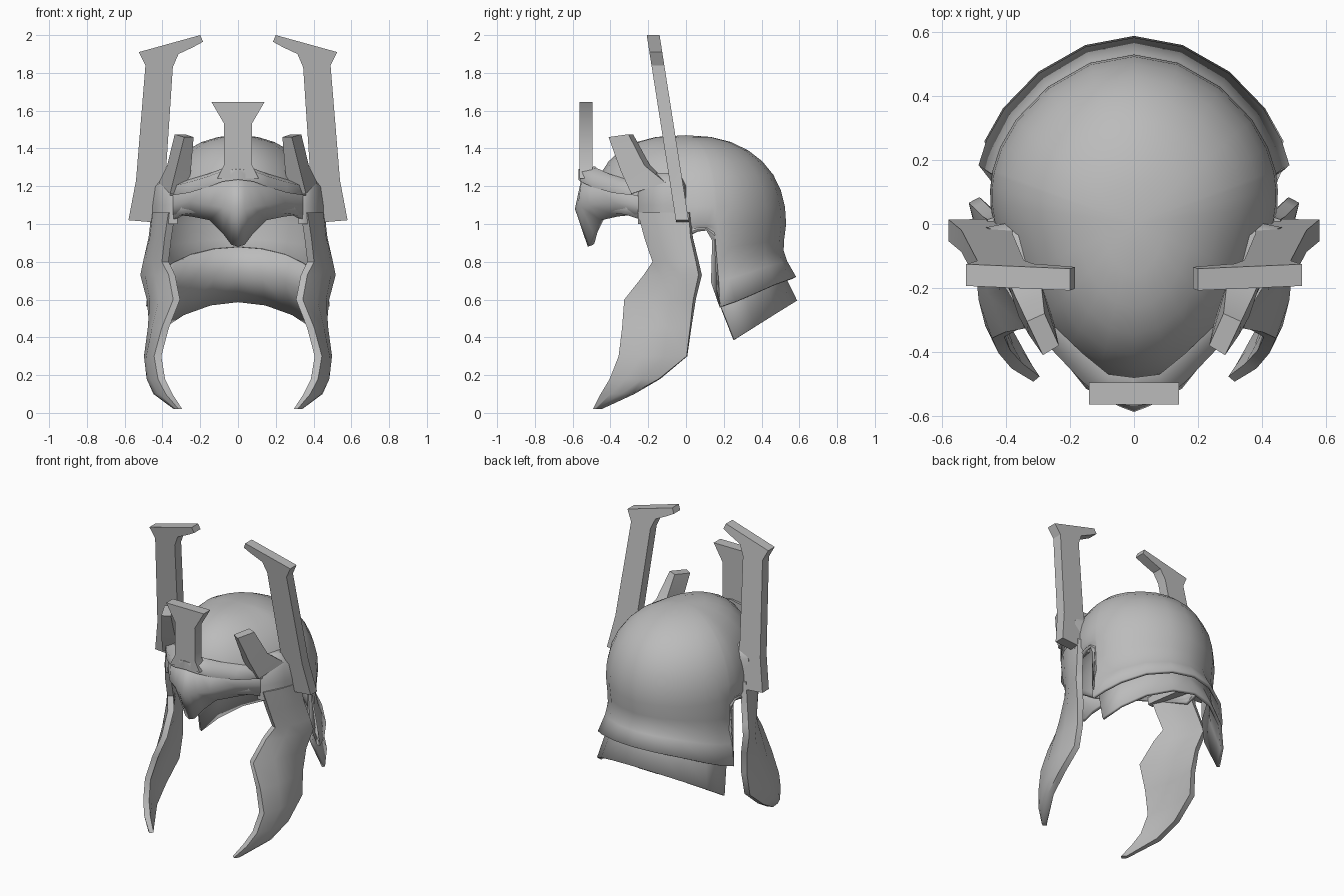
import bpy, bmesh, math

if "Cube" in bpy.data.objects:
    bpy.data.objects.remove(bpy.data.objects["Cube"])

steel = bpy.data.materials.new("steel_grey")
steel.diffuse_color = (0.5, 0.5, 0.5, 1)
steel.use_nodes = True
steel.node_tree.nodes["Principled BSDF"].inputs["Base Color"].default_value = steel.diffuse_color


def finish(name, bm, mirror=True, thick=0, angle=40):
    """Turn a bmesh into a smooth, optionally mirrored and thickened part."""
    bmesh.ops.remove_doubles(bm, verts=bm.verts, dist=0.0005)
    bmesh.ops.recalc_face_normals(bm, faces=bm.faces)
    mesh = bpy.data.meshes.new(name)
    bm.to_mesh(mesh)
    bm.free()
    mesh.materials.append(steel)
    ob = bpy.data.objects.new(name, mesh)
    bpy.context.collection.objects.link(ob)
    if mirror:
        m = ob.modifiers.new("mirror", 'MIRROR')
        m.use_clip = True
    if thick:
        s = ob.modifiers.new("shell", 'SOLIDIFY')
        s.thickness = thick
        s.offset = -1
    bpy.ops.object.select_all(action='DESELECT')
    ob.select_set(True)
    bpy.context.view_layer.objects.active = ob
    bpy.ops.object.shade_smooth_by_angle(angle=math.radians(angle))
    return ob


def grid(rows):
    """Surface through equal-length rows of points."""
    bm = bmesh.new()
    vs = [[bm.verts.new(p) for p in row] for row in rows]
    for a, b in zip(vs, vs[1:]):
        for i in range(len(a) - 1):
            bm.faces.new((a[i], a[i + 1], b[i + 1], b[i]))
    return bm


def loft(rings):
    """Closed solid through equal-length rings."""
    bm = bmesh.new()
    vs = [[bm.verts.new(p) for p in r] for r in rings]
    n = len(vs[0])
    for a, b in zip(vs, vs[1:]):
        for i in range(n):
            j = (i + 1) % n
            bm.faces.new((a[i], a[j], b[j], b[i]))
    bm.faces.new(vs[0])
    bm.faces.new(vs[-1][::-1])
    return bm


def plan(phi, r):
    """Egg-shaped plan of the dome, narrower at the front."""
    s, c = math.sin(math.radians(phi)), math.cos(math.radians(phi))
    if s >= 0:
        return (0.44 + 0.12 * s * (1 - s)) * c * r, 0.53 * s * r
    return 0.44 * c * (1 + 0.16 * s) * r, 0.5 * s * r


def arch_shift(phi, z):
    """Bend the front edge of the neck guard in and out."""
    fade = max(0, 1 - abs(phi - 19) / 20)
    pts = [(.56, 0), (.72, -2.5), (.86, 1.5), (.96, 0)]
    for (z0, a), (z1, b) in zip(pts, pts[1:]):
        if z0 <= z <= z1:
            return fade * (a + (b - a) * (z - z0) / (z1 - z0))
    return 0


# dome with flared neck guard: (azimuth, lower edge height)
columns = [(90, .72), (72, .71), (54, .68), (38, .63), (27, .59), (18.5, .565),
           (17, .91), (12, .965), (7, .96), (0, .93), (-20, 1.0),
           (-40, 1.05), (-56, 1.06), (-73, 1.06), (-90, 1.06)]
cols = []
for phi, edge in columns:
    s = math.sin(math.radians(phi))
    p = 2.15 + (0.45 * s * s if s < 0 else 0.1 * s)
    col = []
    for k in range(9):
        a = math.radians(90 - 90 * k / 8)
        h = max(math.sin(a), (edge - 1.0) / 0.47)
        r = max(0, 1 - h ** p) ** (1 / p)
        col.append((*plan(phi, r), 1 + 0.47 * h))
    if edge < 1:
        low = min(1, max(0, (0.88 - edge) / 0.16))
        for t, r in ((0.3, .98), (0.5, .975), (0.7, .99 + .02 * low), (1, .98 + .12 * low)):
            z = 1 + (edge - 1) * t
            turn = arch_shift(phi, z) if phi > 18 else 0
            col.append((*plan(phi + turn, r), z))
    else:
        col += [col[-1]] * 4
    cols.append(col)
finish("dome", grid(cols), thick=0.02)

# lower neck plate, tucked up inside the flare
rows = [[], [], []]
for phi, phi_top, edge in ((90, 90, .72), (72, 72, .71), (54, 54, .68), (38, 37, .63), (26, 20.5, .57)):
    x, y = plan(phi, 1.11)
    rows[0].append((*plan(phi_top, .95), edge + .16))
    rows[1].append((*plan(phi_top, .985), edge + .01))
    rows[2].append((x, y, 0.385 + 0.62 * (y - 0.25)))
finish("neck_plate", grid(rows), thick=0.02)

# brow with nose guard: x, then (y, z) of top, middle and bottom
brow = [(0, -.55, 1.26, -.588, 1.08, -.52, .88),
        (.035, -.55, 1.255, -.575, 1.08, -.51, .89),
        (.08, -.54, 1.24, -.555, 1.09, -.49, .95),
        (.15, -.50, 1.22, -.515, 1.10, -.45, 1.02),
        (.25, -.38, 1.20, -.39, 1.12, -.36, 1.04),
        (.34, -.26, 1.18, -.26, 1.10, -.26, 1.05),
        (.41, -.10, 1.20, -.10, 1.10, -.12, 1.02)]
finish("brow", grid([[(b[0], b[i], b[i + 1]) for b in brow] for i in (1, 3, 5)]), thick=0.03)

# raised ridge along the brow: x, y, z, half depth, half height
ridge = [(0, -.525, 1.27, .045, .035), (.08, -.515, 1.26, .045, .035),
         (.16, -.45, 1.23, .045, .035), (.26, -.35, 1.20, .04, .035),
         (.36, -.22, 1.18, .04, .03)]
rings = [[(x, y - d, z - h), (x, y + d, z - h), (x, y + d, z + h), (x, y - d, z + h * .6)]
         for x, y, z, d, h in ridge]
finish("brow_ridge", loft(rings), angle=70)

# centre crest post with flared head
crest = [(.11, 1.24), (.075, 1.31), (.073, 1.53), (.14, 1.645)]
rings = [[(-w, -.565, z), (w, -.565, z), (w, -.495, z), (-w, -.495, z)] for w, z in crest]
finish("crest", loft(rings), mirror=False, angle=60)

# short horns, turned outwards and leaning forward
horn = [[(.27, -.27, 1.16), (.36, -.29, 1.16), (.42, -.11, 1.22), (.33, -.09, 1.22)],
        [(.25, -.31, 1.28), (.33, -.345, 1.28), (.375, -.22, 1.31), (.29, -.19, 1.31)],
        [(.235, -.38, 1.46), (.285, -.41, 1.46), (.335, -.305, 1.475), (.28, -.28, 1.475)]]
finish("short_horn", loft(horn), angle=60)

# tall flat horns cut from one outline, leaning forward
outline = [(.58, 1.02), (.54, 1.23), (.49, 1.84), (.525, 1.91), (.2, 2.0), (.185, 1.965),
           (.24, 1.935), (.315, 1.90), (.345, 1.83), (.38, 1.30), (.38, 1.2), (.46, 1.01)]
lean = lambda z: -0.02 - 0.157 * (z - 1.02)
finish("tall_horn", loft([[(x, lean(z) + d, z) for x, z in outline] for d in (-.034, .034)]), angle=30)

# temple block joining dome, horn and cheek guard: height, outward offset
temple = [[(.32, -.25, z), (.36 + d, -.255, z), (.43 + d, -.12, z), (.465 + d, -.01, z), (.36, .01, z)]
          for z, d in ((1.0, 0), (1.1, .005), (1.2, -.005))]
temple.append([(.31, -.2, 1.27), (.35, -.2, 1.27), (.385, -.12, 1.27), (.39, -.04, 1.27), (.34, -.03, 1.27)])
finish("temple", loft(temple), angle=70)

# cheek guards: height, front (y, x), back (y, x)
cheek = [(1.06, -.25, .35, .02, .44), (.93, -.215, .37, .03, .455), (.80, -.17, .385, .06, .485),
         (.73, -.215, .35, .075, .50), (.60, -.32, .325, .045, .465),
         (.45, -.335, .385, .025, .45), (.30, -.355, .425, .005, .46),
         (.18, -.40, .405, -.14, .46), (.10, -.445, .365, -.28, .43),
         (.02, -.485, .305, -.455, .33)]
rings = []
for z, yf, xf, yb, xb in cheek:
    dx, dy = xb - xf, yb - yf
    n = math.hypot(dx, dy)
    half = 0.024 if z > .05 else 0.016
    outer, inner = [], []
    for t in (0, .33, .67, 1):
        bulge = 0.32 * dy * t * (1 - t)
        x, y = xf + dx * t + bulge, yf + dy * t
        edge = half * (0.8 if t in (0, 1) else 1)
        outer.append((x + dy / n * edge, y - dx / n * edge, z))
        inner.append((x - dy / n * edge, y + dx / n * edge, z))
    rings.append(outer + inner[::-1])
finish("cheek_guard", loft(rings), angle=50)
